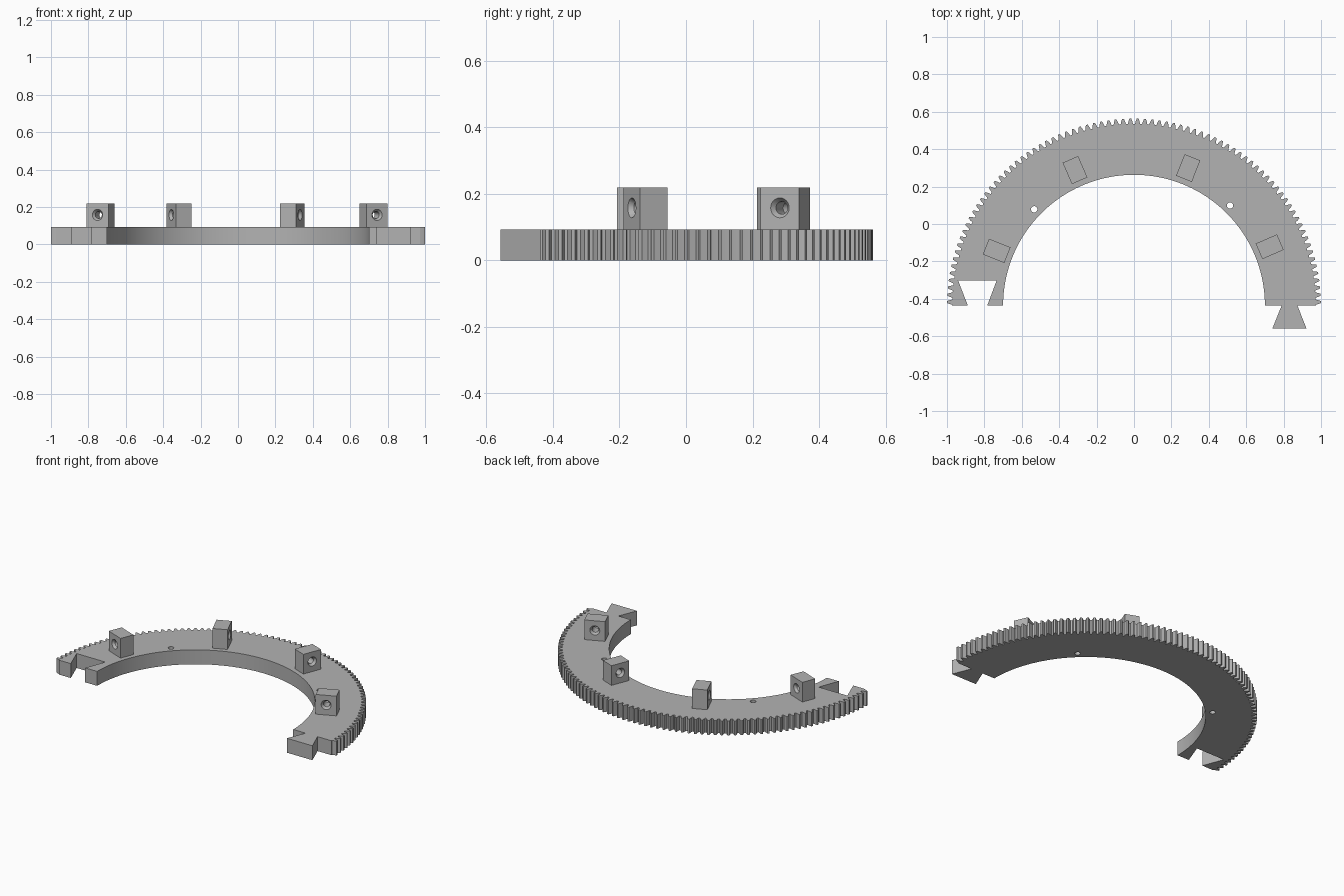
import bpy, bmesh
from math import cos, sin, pi, radians
from mathutils import Matrix, Vector

cube = bpy.data.objects.get("Cube")
if cube:
    bpy.data.objects.remove(cube, do_unlink=True)

CY = -0.437          # ring centre, and the line both ends are cut on
THICK = 0.093
R_TIP, R_PITCH, R_ROOT, R_IN = 1.0, 0.9877, 0.972, 0.70
TEETH = 80           # teeth on the half ring
BLOCK_R, BLOCK_TOP = 0.791, 0.22

grey = bpy.data.materials.new("plain grey")
grey.use_nodes = True
grey.diffuse_color = (0.45, 0.45, 0.45, 1)
grey.node_tree.nodes["Principled BSDF"].inputs["Base Color"].default_value = grey.diffuse_color


def polar(r, a):
    return (r * cos(a), CY + r * sin(a))


def finish(name, bm):
    bmesh.ops.recalc_face_normals(bm, faces=bm.faces)
    mesh = bpy.data.meshes.new(name)
    bm.to_mesh(mesh)
    bm.free()
    mesh.materials.append(grey)
    obj = bpy.data.objects.new(name, mesh)
    bpy.context.collection.objects.link(obj)
    return obj


def activate(obj):
    bpy.ops.object.select_all(action="DESELECT")
    obj.select_set(True)
    bpy.context.view_layer.objects.active = obj


def cut(obj, cutter):
    activate(obj)
    mod = obj.modifiers.new("cut", "BOOLEAN")
    mod.operation, mod.solver, mod.object = "DIFFERENCE", "EXACT", cutter
    bpy.ops.object.modifier_apply(modifier=mod.name)
    bpy.data.objects.remove(cutter, do_unlink=True)
    bpy.ops.object.shade_smooth_by_angle(angle=radians(25))


# Toothed half ring: outer teeth, dovetail slot, inner arc, dovetail tail
outline = []
step = pi / TEETH
tooth = [(0.13, R_ROOT), (0.25, R_PITCH), (0.37, R_TIP),
         (0.63, R_TIP), (0.75, R_PITCH), (0.87, R_ROOT)]
outline.append(polar(R_ROOT, 0))
for i in range(TEETH):
    outline += [polar(r, (i + t) * step) for t, r in tooth]
outline.append(polar(R_ROOT, pi))
outline += [(-0.888, CY), (-0.94, -0.303), (-0.735, -0.303), (-0.785, CY)]
outline += [polar(R_IN, pi * (1 - i / 96)) for i in range(97)]
outline += [(0.789, CY), (0.74, -0.558), (0.922, -0.558), (0.874, CY)]

bm = bmesh.new()
face = bm.faces.new([bm.verts.new((x, y, 0)) for x, y in outline])
top = bmesh.ops.extrude_face_region(bm, geom=[face])["geom"]
bmesh.ops.translate(bm, vec=(0, 0, THICK),
                    verts=[v for v in top if isinstance(v, bmesh.types.BMVert)])
ring = finish("toothed_half_ring", bm)

# Two small pin holes through the ring
for deg in (46.2, 136):
    bm = bmesh.new()
    x, y = polar(0.742, radians(deg))
    bmesh.ops.create_cone(bm, cap_ends=True, segments=24, radius1=0.017, radius2=0.017,
                          depth=0.4, matrix=Matrix.Translation((x, y, 0)))
    cut(ring, finish("pin_hole_cutter", bm))

# Mounting blocks, each with a tangential hole countersunk at both ends
LENGTH, WIDTH, HOLE_Z = 0.124, 0.09, 0.158
half = WIDTH / 2
profile = [(-half - 0.02, 0.03), (-half, 0.03), (-half + 0.015, 0.019),
           (half - 0.015, 0.019), (half, 0.03), (half + 0.02, 0.03)]
for n, deg in enumerate((23.5, 68.5, 113.5, 158.2), 1):
    a = radians(deg)
    x, y = polar(BLOCK_R, a)
    place = Matrix.Translation((x, y, 0)) @ Matrix.Rotation(a, 4, "Z")

    bm = bmesh.new()
    height = BLOCK_TOP - THICK
    bmesh.ops.create_cube(bm, size=1, matrix=place
                          @ Matrix.Translation((0, 0, THICK + height / 2))
                          @ Matrix.Diagonal((LENGTH, WIDTH, height, 1)))
    block = finish(f"mounting_block_{n}", bm)

    bm = bmesh.new()
    sides = 24
    rings = [[bm.verts.new(place @ Vector((r * cos(2 * pi * k / sides), t,
                                           HOLE_Z + r * sin(2 * pi * k / sides))))
              for k in range(sides)] for t, r in profile]
    for lo, hi in zip(rings, rings[1:]):
        for k in range(sides):
            j = (k + 1) % sides
            bm.faces.new((lo[k], lo[j], hi[j], hi[k]))
    bm.faces.new(rings[0])
    bm.faces.new(rings[-1])
    cut(block, finish("block_hole_cutter", bm))
